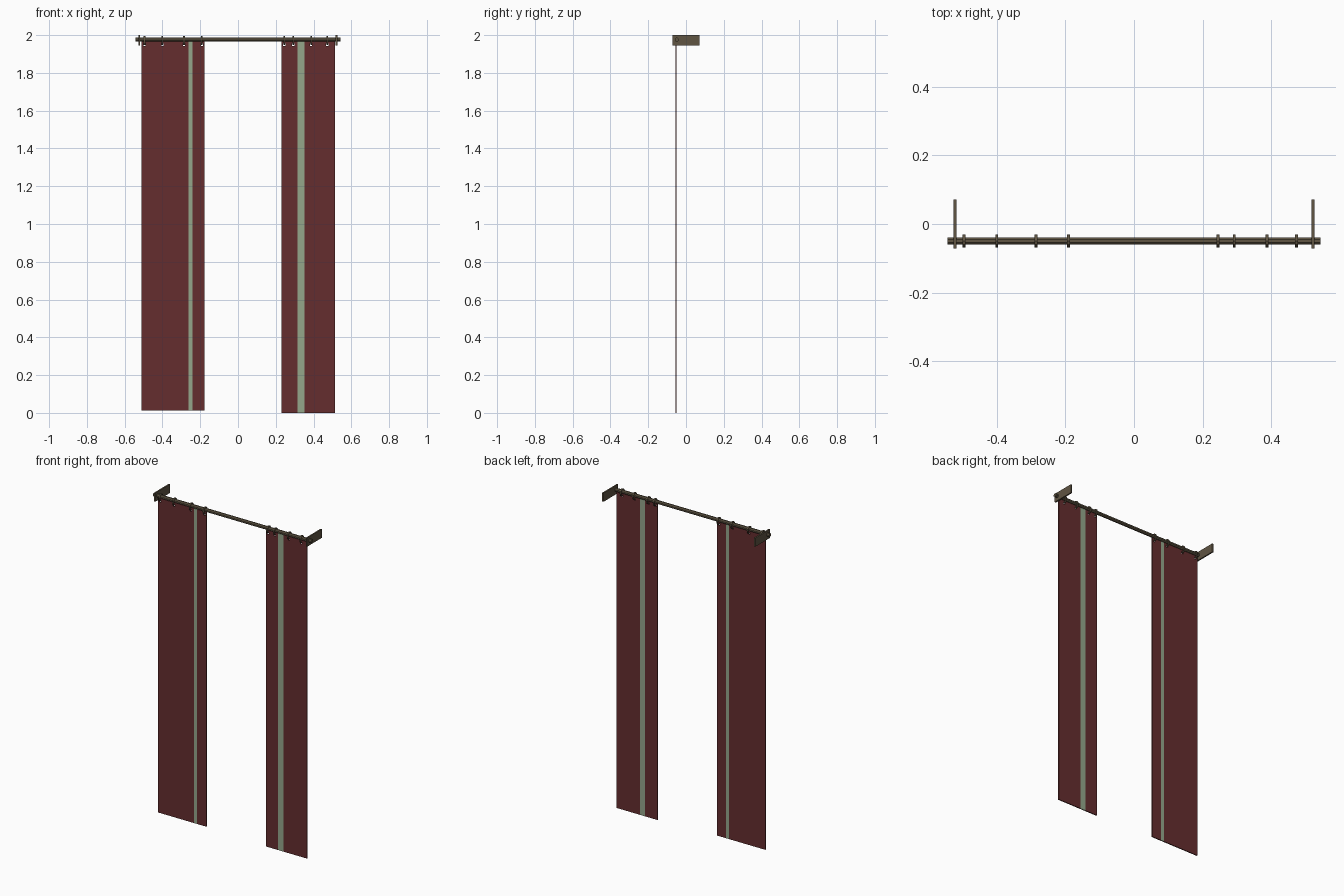
import bpy, bmesh, math
from mathutils import Matrix

if "Cube" in bpy.data.objects:
    bpy.data.objects.remove(bpy.data.objects["Cube"])


def material(name, rgb):
    m = bpy.data.materials.new(name)
    m.diffuse_color = (*rgb, 1)
    m.use_nodes = True
    m.node_tree.nodes["Principled BSDF"].inputs["Base Color"].default_value = m.diffuse_color
    return m


RED = material("dark red cloth", (0.13, 0.027, 0.028))
GREEN = material("pale green stripe", (0.30, 0.39, 0.26))
BROWN = material("brown wood", (0.115, 0.09, 0.055))
ROD_Y, ROD_Z = -0.05, 1.976


def add_object(name, bm, *mats):
    bmesh.ops.recalc_face_normals(bm, faces=bm.faces)
    me = bpy.data.meshes.new(name)
    bm.to_mesh(me)
    bm.free()
    for m in mats:
        me.materials.append(m)
    ob = bpy.data.objects.new(name, me)
    bpy.context.collection.objects.link(ob)
    return ob


def curtain(name, x0, x1, s0, s1, z0, rings):
    """Flat cloth grid with a colour stripe and small ring holes, given thickness."""
    r, top, h0, h1 = 0.006, 1.967, 1.943, 1.955
    xs = sorted([x0, x1, s0, s1] + [x + d for x in rings for d in (-r, r)])
    zs = [z0, h0, h1, top]
    bm = bmesh.new()
    grid = [[bm.verts.new((x, ROD_Y - 0.003, z)) for z in zs] for x in xs]
    for i in range(len(xs) - 1):
        mid = (xs[i] + xs[i + 1]) / 2
        for j in range(3):
            if j == 1 and any(abs(mid - x) < r for x in rings):
                continue
            f = bm.faces.new((grid[i][j], grid[i + 1][j], grid[i + 1][j + 1], grid[i][j + 1]))
            f.material_index = int(s0 < mid < s1)
    ob = add_object(name, bm, RED, GREEN)
    mod = ob.modifiers.new("thickness", 'SOLIDIFY')
    mod.thickness = 0.006
    mod.offset = 0


def ring(name, x):
    """Flat-sided hanging ring around the rod and through the cloth."""
    bm = bmesh.new()
    n, w = 12, 0.0042
    loops = []
    for i in range(n):
        a = 2 * math.pi * i / n
        loops.append([bm.verts.new((x + dx, -0.0495 + ry * math.cos(a), 1.971 + rz * math.sin(a)))
                      for dx, ry, rz in ((-w, 0.019, 0.023), (w, 0.019, 0.023),
                                         (w, 0.0135, 0.0175), (-w, 0.0135, 0.0175))])
    for i in range(n):
        a, b = loops[i], loops[(i + 1) % n]
        for k in range(4):
            bm.faces.new((a[k], a[(k + 1) % 4], b[(k + 1) % 4], b[k]))
    add_object(name, bm, BROWN)


# Rod
bm = bmesh.new()
bmesh.ops.create_cone(bm, cap_ends=True, segments=8, radius1=0.011, radius2=0.011, depth=1.086,
                      matrix=Matrix.Translation((0, ROD_Y + 0.001, ROD_Z))
                      @ Matrix.Rotation(math.pi / 2, 4, 'Y')
                      @ Matrix.Rotation(math.pi / 8, 4, 'Z'))
add_object("rod", bm, BROWN)

# Wall brackets
for side, x in (("left", -0.522), ("right", 0.521)):
    bm = bmesh.new()
    bmesh.ops.create_cube(bm, size=1, matrix=Matrix.Translation((x, 0, 1.973))
                          @ Matrix.Diagonal((0.009, 0.143, 0.054, 1)))
    add_object(side + "_bracket", bm, BROWN)

# Curtains and their rings
left = (-0.495, -0.40, -0.286, -0.191)
right = (0.245, 0.292, 0.387, 0.473)
curtain("left_curtain", -0.51, -0.178, -0.262, -0.241, 0.013, left)
curtain("right_curtain", 0.231, 0.513, 0.315, 0.352, 0.0, right)
for i, x in enumerate(left + right):
    ring(f"ring_{i + 1}", x)
